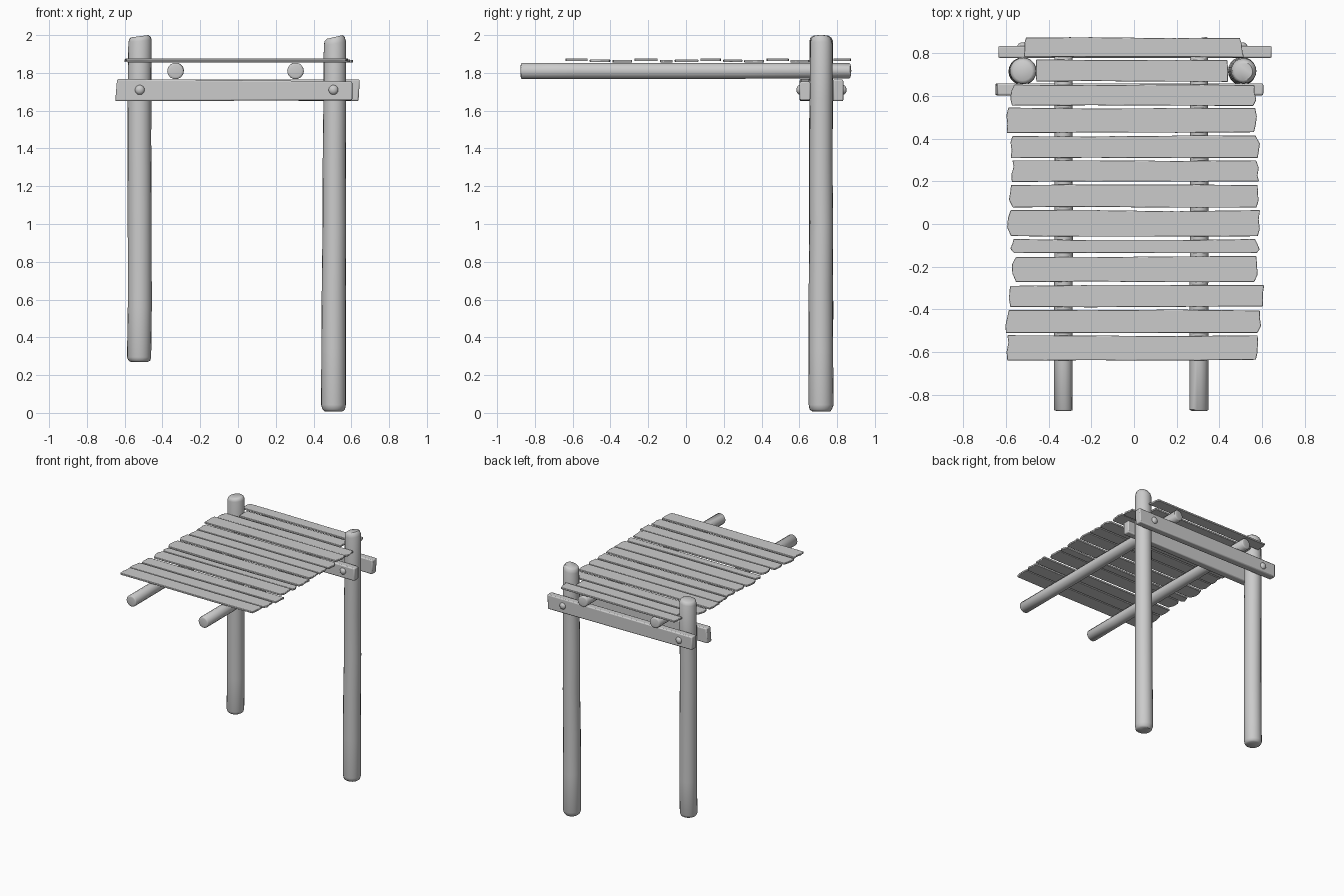
import bpy, bmesh, math, random
from mathutils import Vector

random.seed(4)
cube = bpy.data.objects.get("Cube")
if cube:
    bpy.data.objects.remove(cube)

wood = bpy.data.materials.new("weathered grey wood")
wood.use_nodes = True
GREY = (0.6, 0.6, 0.6, 1)
wood.diffuse_color = GREY
wood.node_tree.nodes["Principled BSDF"].inputs["Base Color"].default_value = GREY


def finish(name, bm, bevel=0, angle=40):
    """Turn a bmesh into a shaded object, with optional softened edges."""
    bmesh.ops.recalc_face_normals(bm, faces=bm.faces)
    mesh = bpy.data.meshes.new(name)
    bm.to_mesh(mesh)
    bm.free()
    mesh.materials.append(wood)
    obj = bpy.data.objects.new(name, mesh)
    bpy.context.collection.objects.link(obj)
    if bevel:
        mod = obj.modifiers.new("soft edges", "BEVEL")
        mod.width = bevel
        mod.segments = 2
    bpy.ops.object.select_all(action="DESELECT")
    obj.select_set(True)
    bpy.context.view_layer.objects.active = obj
    bpy.ops.object.shade_smooth_by_angle(angle=math.radians(angle))
    return obj


def log(name, start, end, r0, r1, rounding, wobble=0.0, slant=0.0, sides=20):
    """Slightly uneven round timber with softened ends."""
    start, end = Vector(start), Vector(end)
    axis = end - start
    length = axis.length
    turn = Vector((0, 0, 1)).rotation_difference(axis)
    e = rounding
    stations = [(0, 0.72), (e * 0.3, 0.9), (e, 1)]
    stations += [(length * k / 6, 1) for k in range(1, 6)]
    stations += [(length - e, 1), (length - e * 0.3, 0.9), (length, 0.72)]
    bm = bmesh.new()
    rings = []
    for d, scale in stations:
        r = (r0 + (r1 - r0) * d / length) * scale
        shift = Vector((random.uniform(-1, 1), random.uniform(-1, 1), 0)) * wobble
        ring = []
        for k in range(sides):
            a = math.tau * k / sides
            # the far end is cut on a slight slope
            drop = slant * (1 - math.cos(a)) / 2 if d > length - e * 1.5 else 0
            p = Vector((r * math.cos(a), r * math.sin(a), d - drop)) + shift
            ring.append(bm.verts.new(start + turn @ p))
        rings.append(ring)
    for low, high in zip(rings, rings[1:]):
        for k in range(sides):
            n = (k + 1) % sides
            bm.faces.new((low[k], low[n], high[n], high[k]))
    bm.faces.new(rings[0])
    bm.faces.new(rings[-1])
    return finish(name, bm, angle=50)


def board(name, outline, lift, bevel):
    """Extrude a closed outline by the vector lift."""
    bm = bmesh.new()
    face = bm.faces.new([bm.verts.new(p) for p in outline])
    out = bmesh.ops.extrude_face_region(bm, geom=[face])
    verts = [v for v in out["geom"] if isinstance(v, bmesh.types.BMVert)]
    bmesh.ops.translate(bm, verts=verts, vec=lift)
    return finish(name, bm, bevel)


# Upright posts, one shorter than the other
log("right_post", (-0.522, 0.715, 0.27), (-0.52, 0.715, 2.0), 0.064, 0.062, 0.025, 0.002, 0.012)
log("left_post", (0.505, 0.715, 0.008), (0.512, 0.715, 2.0), 0.066, 0.059, 0.035, 0.002, 0.02)

# Long round rails carrying the deck
for side, x in (("right", -0.33), ("left", 0.305)):
    log(side + "_rail", (x, -0.875, 1.81), (x, 0.875, 1.812), 0.044, 0.042, 0.006, 0.001, 0.01, 14)

# Cross beams clamped on both faces of the posts
board("front_beam", [(-0.65, 0.602, 1.65), (0.605, 0.602, 1.655),
                     (0.605, 0.602, 1.755), (-0.64, 0.602, 1.768)], (0, 0.056, 0), 0.008)
board("back_beam", [(-0.635, 0.777, 1.66), (0.638, 0.777, 1.65),
                    (0.645, 0.777, 1.765), (-0.635, 0.777, 1.765)], (0, 0.056, 0), 0.008)

# Domed bolt heads on the outer beam faces
for side, x in (("right", -0.52), ("left", 0.505)):
    for place, y, out in (("front", 0.604, -1), ("back", 0.831, 1)):
        bm = bmesh.new()
        bmesh.ops.create_uvsphere(bm, u_segments=16, v_segments=8, radius=0.026)
        for v in bm.verts:
            v.co = (v.co.x + x, v.co.y * 0.75 + y, v.co.z + 1.71)
        finish(f"{side}_{place}_bolt", bm, angle=60)

# Deck planks: front edge, back edge, right end, left end
planks = [
    (-0.64, -0.52, -0.60, 0.58), (-0.51, -0.40, -0.605, 0.595),
    (-0.39, -0.285, -0.585, 0.61), (-0.275, -0.15, -0.575, 0.585),
    (-0.14, -0.07, -0.58, 0.59), (-0.06, 0.065, -0.60, 0.595),
    (0.075, 0.185, -0.59, 0.59), (0.195, 0.30, -0.575, 0.585),
    (0.305, 0.415, -0.58, 0.59), (0.425, 0.545, -0.60, 0.575),
    (0.55, 0.655, -0.58, 0.575), (0.665, 0.77, -0.46, 0.44),
    (0.78, 0.875, -0.52, 0.515),
]


def rough(limit):
    return random.uniform(0, limit)


for i, (y0, y1, x0, x1) in enumerate(planks):
    z = 1.855 + (0.007 if i % 3 == 0 else 0.002 * (i % 2))
    w = y1 - y0
    between_posts = i == 11
    chip = 0.004 if between_posts else 0.025
    # ragged ends, gently wavering long edges
    outline = [(x0 + rough(chip), y0 + rough(0.005)), (-0.2, y0 + rough(0.006)),
               (0.2, y0 + rough(0.006)), (x1 - rough(chip), y0 + rough(0.005)),
               (x1 - rough(chip / 3), y0 + w * 0.3), (x1 - rough(chip / 2), y0 + w * 0.65),
               (x1 - rough(chip), y1 - rough(0.005)), (0.2, y1 - rough(0.006)),
               (-0.2, y1 - rough(0.006)), (x0 + rough(chip), y1 - rough(0.005)),
               (x0 + rough(chip / 2), y0 + w * 0.7), (x0 + rough(chip / 3), y0 + w * 0.35)]
    board(f"deck_plank_{i + 1}", [(x, y, z) for x, y in outline], (0, 0, 0.014), 0.003)
